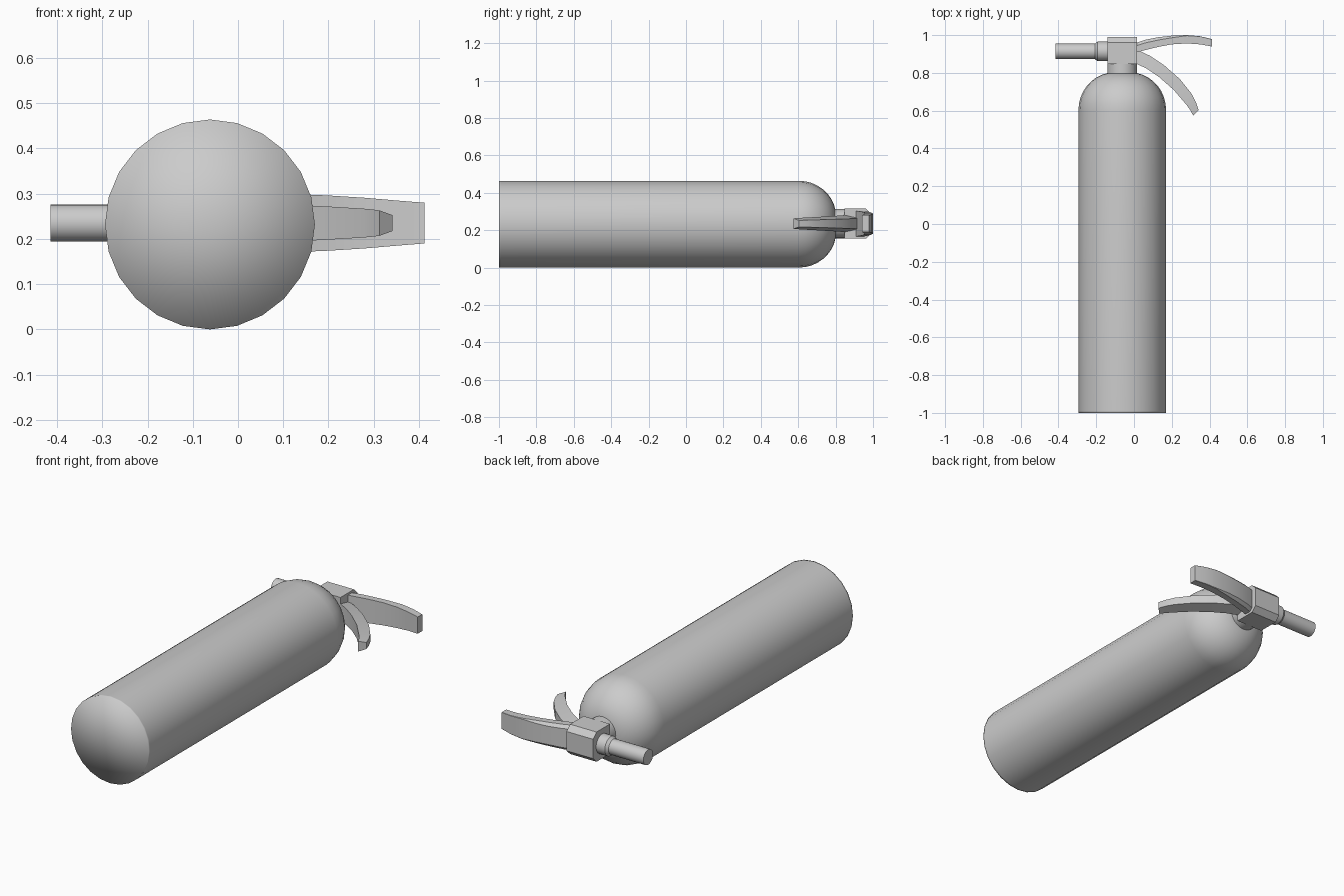
import bpy, bmesh, math
from mathutils import Vector

if "Cube" in bpy.data.objects:
    bpy.data.objects.remove(bpy.data.objects["Cube"])

CX, CZ = -0.062, 0.232   # bottle axis


def loft(name, rings, angle=35):
    """Skin a list of equal-length rings and cap both ends."""
    bm = bmesh.new()
    rows = [[bm.verts.new(p) for p in ring] for ring in rings]
    n = len(rows[0])
    for a, b in zip(rows, rows[1:]):
        for i in range(n):
            j = (i + 1) % n
            bm.faces.new((a[i], a[j], b[j], b[i]))
    caps = [bm.faces.new(rows[0]), bm.faces.new(rows[-1])]
    if n > 8:
        bmesh.ops.poke(bm, faces=caps)
    bmesh.ops.recalc_face_normals(bm, faces=bm.faces)
    me = bpy.data.meshes.new(name)
    bm.to_mesh(me)
    bm.free()
    ob = bpy.data.objects.new(name, me)
    bpy.context.collection.objects.link(ob)
    bpy.ops.object.select_all(action='DESELECT')
    ob.select_set(True)
    bpy.context.view_layer.objects.active = ob
    bpy.ops.object.shade_smooth_by_angle(angle=math.radians(angle))
    return ob


def turned(name, profile, centre, axis, n=24, angle=35):
    """Revolve (distance along axis, radius) pairs about the x or y axis."""
    rings = []
    for d, r in profile:
        ring = []
        for i in range(n):
            a = 2 * math.pi * i / n
            u, v = r * math.cos(a), r * math.sin(a)
            if axis == 'y':
                ring.append(Vector((centre[0] + u, d, centre[1] + v)))
            else:
                ring.append(Vector((d, centre[0] + u, centre[1] + v)))
        rings.append(ring)
    return loft(name, rings, angle)


# bottle: straight wall with a rounded shoulder, base rim shaded soft
shoulder = []
for i in range(10):
    t = math.radians(i * 10)
    shoulder.append((0.603 + 0.2 * math.sin(t), 0.04 + 0.192 * math.cos(t)))
turned("bottle", [(-1.0, 0.232), (-0.99, 0.232)] + shoulder, (CX, CZ), 'y', 24, 180)

# neck
turned("neck", [(0.77, 0.079), (0.855, 0.079)], (CX, CZ + 0.003), 'y')

# valve block with chamfered top
HZ = 0.235
section = [(-0.08, 0.847), (0.08, 0.847), (0.08, 0.962),
           (0.052, 0.991), (-0.052, 0.991), (-0.08, 0.962)]
loft("valve_block", [[Vector((x, y, HZ + z)) for z, y in section]
                     for x in (-0.141, 0.017)])

# nozzle with collar
turned("nozzle", [(-0.13, 0.052), (-0.193, 0.052), (-0.207, 0.041),
                  (-0.415, 0.041)], (0.914, HZ), 'x')

# carrying handle: (x, lower y, upper y, half width, chamfer)
rings = []
for x, lo, hi, w, c in [(0.0, 0.905, 0.955, 0.069, 0.016),
                        (0.06, 0.921, 0.975, 0.067, 0.016),
                        (0.13, 0.938, 0.989, 0.064, 0.015),
                        (0.20, 0.951, 0.997, 0.061, 0.011),
                        (0.28, 0.956, 1.000, 0.056, 0.003),
                        (0.35, 0.951, 0.994, 0.050, 0.001),
                        (0.412, 0.940, 0.979, 0.045, 0.001)]:
    rings.append([Vector((x, y, HZ + z)) for z, y in
                  [(-w, lo), (w, lo), (w, hi - c), (w - c, hi),
                   (c - w, hi), (-w, hi - c)]])
loft("carrying_handle", rings)

# squeeze lever: inner point, outer point, inner half width
rings = []
for xi, yi, xo, yo, w in [(0.0, 0.855, 0.0, 0.932, 0.046),
                          (0.07, 0.821, 0.087, 0.889, 0.043),
                          (0.135, 0.776, 0.160, 0.840, 0.040),
                          (0.21, 0.710, 0.243, 0.767, 0.036),
                          (0.277, 0.632, 0.306, 0.688, 0.032),
                          (0.298, 0.603, 0.328, 0.645, 0.030),
                          (0.313, 0.575, 0.342, 0.603, 0.028)]:
    v = w * 0.62
    rings.append([Vector((xi, yi, HZ - w)), Vector((xi, yi, HZ + w)),
                  Vector((xo, yo, HZ + v)), Vector((xo, yo, HZ - v))])
loft("squeeze_lever", rings)
